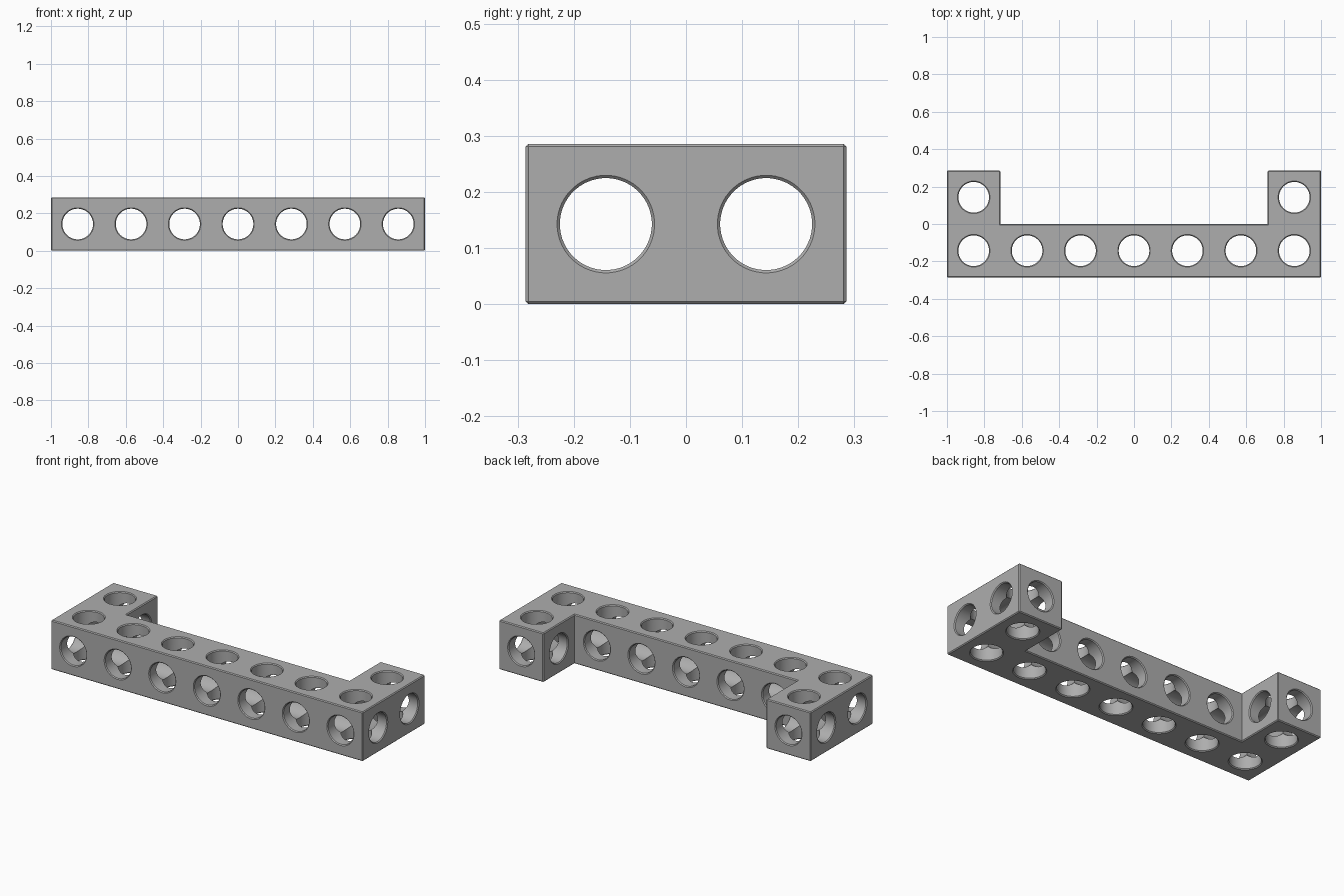
import bpy, bmesh, math
from mathutils import Vector

if "Cube" in bpy.data.objects:
    bpy.data.objects.remove(bpy.data.objects["Cube"])

U = 2 / 7          # one beam cell
H = U / 2          # half a cell
R = 0.082          # bore radius
C = 0.005          # chamfer of edges and hole rims
SEGMENTS = 48

grey = bpy.data.materials.new("grey plastic")
grey.use_nodes = True
grey.diffuse_color = (0.42, 0.42, 0.42, 1)
grey.node_tree.nodes["Principled BSDF"].inputs["Base Color"].default_value = grey.diffuse_color


def make_object(name, bm):
    bmesh.ops.recalc_face_normals(bm, faces=bm.faces)
    mesh = bpy.data.meshes.new(name)
    bm.to_mesh(mesh)
    bm.free()
    mesh.materials.append(grey)
    obj = bpy.data.objects.new(name, mesh)
    bpy.context.collection.objects.link(obj)
    return obj


def add_bore(bm, axis, centre, start, end):
    """Closed round cutter along an axis, flared where it leaves the beam."""
    profile = [(start - C, R + 2 * C), (start + C, R), (end - C, R), (end + C, R + 2 * C)]
    rings = []
    for along, radius in profile:
        ring = []
        for i in range(SEGMENTS):
            a = math.tau * (i + 0.5) / SEGMENTS
            p = Vector(centre)
            p[axis] = along
            p[(axis + 1) % 3] += radius * math.cos(a)
            p[(axis + 2) % 3] += radius * math.sin(a)
            ring.append(bm.verts.new(p))
        rings.append(ring)
    for low, high in zip(rings, rings[1:]):
        for i in range(SEGMENTS):
            j = (i + 1) % SEGMENTS
            bm.faces.new((low[i], low[j], high[j], high[i]))
    bm.faces.new(rings[0][::-1])
    bm.faces.new(rings[-1])


# Bracket body: a long bar with an arm at each end
bm = bmesh.new()
half = [(1, -U), (1, U), (1 - U, U), (1 - U, 0)]
outline = half + [(-x, y) for x, y in reversed(half)]
base = bm.faces.new([bm.verts.new((x, y, 0)) for x, y in outline])
top = bmesh.ops.extrude_face_region(bm, geom=[base])["geom"]
bmesh.ops.translate(bm, verts=[v for v in top if isinstance(v, bmesh.types.BMVert)], vec=(0, 0, U))
bmesh.ops.recalc_face_normals(bm, faces=bm.faces)
outer_edges = [e for e in bm.edges if e.is_convex]
bmesh.ops.bevel(bm, geom=outer_edges, offset=C, segments=1, affect='EDGES')
bracket = make_object("bracket", bm)

# Bores along each axis
columns = [(i - 3) * U for i in range(7)]
cutters = [bmesh.new() for _ in range(3)]
add_bore(cutters[0], 0, (0, -H, H), -1, 1)
for i, x in enumerate(columns):
    at_end = i in (0, 6)
    add_bore(cutters[1], 1, (x, 0, H), -U, U if at_end else 0)
    add_bore(cutters[2], 2, (x, -H, 0), 0, U)
    if at_end:
        add_bore(cutters[2], 2, (x, H, 0), 0, U)
        add_bore(cutters[0], 0, (0, H, H), x - H, x + H)

bpy.context.view_layer.objects.active = bracket
for label, cutter_bm in zip(("lengthwise", "crosswise", "upright"), cutters):
    cutter = make_object(label + "_bores", cutter_bm)
    cutter.hide_render = True
    mod = bracket.modifiers.new(label, 'BOOLEAN')
    mod.operation = 'DIFFERENCE'
    mod.solver = 'EXACT'
    mod.object = cutter
    bpy.ops.object.modifier_apply(modifier=mod.name)
    bpy.data.objects.remove(cutter)

# Smooth bores, crisp edges
bpy.ops.object.select_all(action='DESELECT')
bracket.select_set(True)
bpy.ops.object.shade_smooth_by_angle(angle=math.radians(25))
